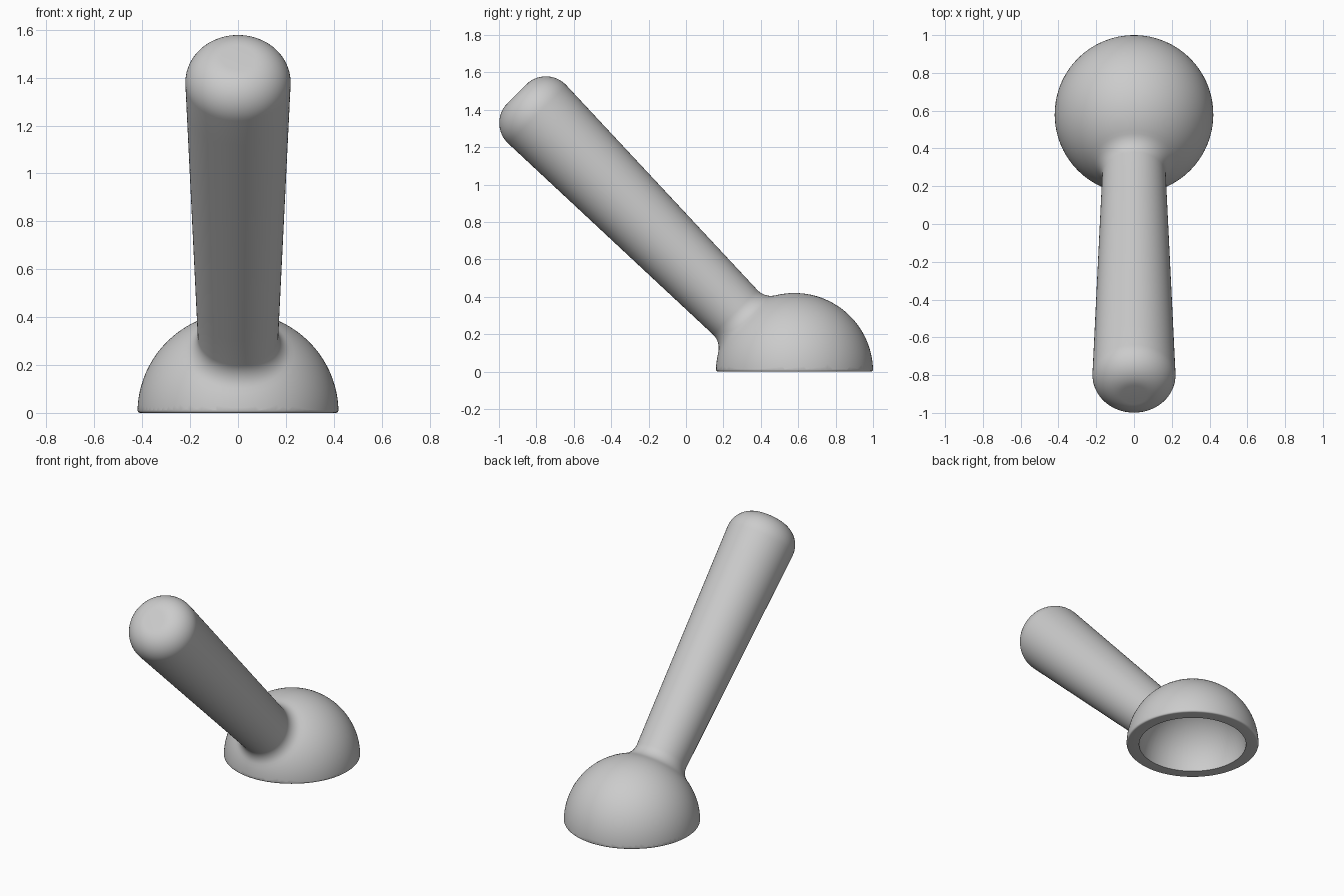
import bpy, bmesh
from math import sin, cos, pi, radians, sqrt
from mathutils import Vector

if "Cube" in bpy.data.objects:
    bpy.data.objects.remove(bpy.data.objects["Cube"])

CENTRE = Vector((0, 0.58, 0))            # centre of the bowl's sphere
AXIS = Vector((0, -1, 1)) / sqrt(2)      # handle direction
SIDE = Vector((1, 0, 0))
UP = Vector((0, 1, 1)) / sqrt(2)
R_OUT, R_IN, SEG = 0.42, 0.34, 96


def arc(cs, cr, rad, a0, a1, n):
    """Arc in (along-axis, radius) coordinates, angles in degrees."""
    angles = [radians(a0 + (a1 - a0) * i / n) for i in range(n + 1)]
    return [(cs + rad * cos(a), cr + rad * sin(a)) for a in angles]


# Profile: ball, concave blend, tapered handle, rounded tip
profile = arc(0, 0, R_OUT, 142, 31.0, 40)
profile += arc(0.446, 0.268, 0.10, 211, 272, 12)[1:]
s0, r0 = profile[-1]
tip = arc(1.95, 0.07, 0.15, 92, 0, 16)
s1, r1 = tip[0]
profile += [(s0 + (s1 - s0) * i / 10, r0 + (r1 - r0) * i / 10) for i in range(1, 10)]
profile += tip

# Revolve the profile about the tilted axis
bm = bmesh.new()
rings = []
for s, r in profile:
    rings.append([bm.verts.new(CENTRE + AXIS * s + r * (SIDE * cos(2 * pi * k / SEG)
                  + UP * sin(2 * pi * k / SEG))) for k in range(SEG)])
for a, b in zip(rings, rings[1:]):
    for k in range(SEG):
        j = (k + 1) % SEG
        bm.faces.new((a[k], a[j], b[j], b[k]))
bm.faces.new(rings[-1])

# Cut the ball flat just above the ground
bmesh.ops.bisect_plane(bm, geom=bm.verts[:] + bm.edges[:] + bm.faces[:], dist=1e-5,
                       plane_co=(0, 0, 0.01), plane_no=(0, 0, 1), clear_inner=True)
bmesh.ops.remove_doubles(bm, verts=bm.verts[:], dist=0.0005)

# Rim and hollow: extrude the open loop through rings of (radius, height)
steps = [(0.4175, 0.004), (0.414, 0.001), (0.409, 0.0), (R_IN, 0.0)]
steps += [(R_IN * cos(pi / 2 * i / 20), R_IN * sin(pi / 2 * i / 20)) for i in range(1, 20)]
loop = [e for e in bm.edges if e.is_boundary]
for rad, z in steps:
    new = bmesh.ops.extrude_edge_only(bm, edges=loop)["geom"]
    loop = [g for g in new if isinstance(g, bmesh.types.BMEdge)]
    for v in (g for g in new if isinstance(g, bmesh.types.BMVert)):
        d = v.co - CENTRE
        d.z = 0
        v.co = CENTRE + d.normalized() * rad + Vector((0, 0, z))
    loop = [e for e in loop if e.is_boundary]
apex = bm.verts.new(CENTRE + Vector((0, 0, R_IN)))
for e in loop:
    bm.faces.new((e.verts[0], e.verts[1], apex))
bmesh.ops.recalc_face_normals(bm, faces=bm.faces[:])

mesh = bpy.data.meshes.new("scoop")
bm.to_mesh(mesh)
bm.free()
obj = bpy.data.objects.new("scoop", mesh)
bpy.context.collection.objects.link(obj)

mat = bpy.data.materials.new("light grey")
mat.diffuse_color = (0.6, 0.6, 0.6, 1)
mat.use_nodes = True
mat.node_tree.nodes["Principled BSDF"].inputs["Base Color"].default_value = mat.diffuse_color
mesh.materials.append(mat)

bpy.context.view_layer.objects.active = obj
obj.select_set(True)
bpy.ops.object.shade_smooth_by_angle(angle=radians(35))
